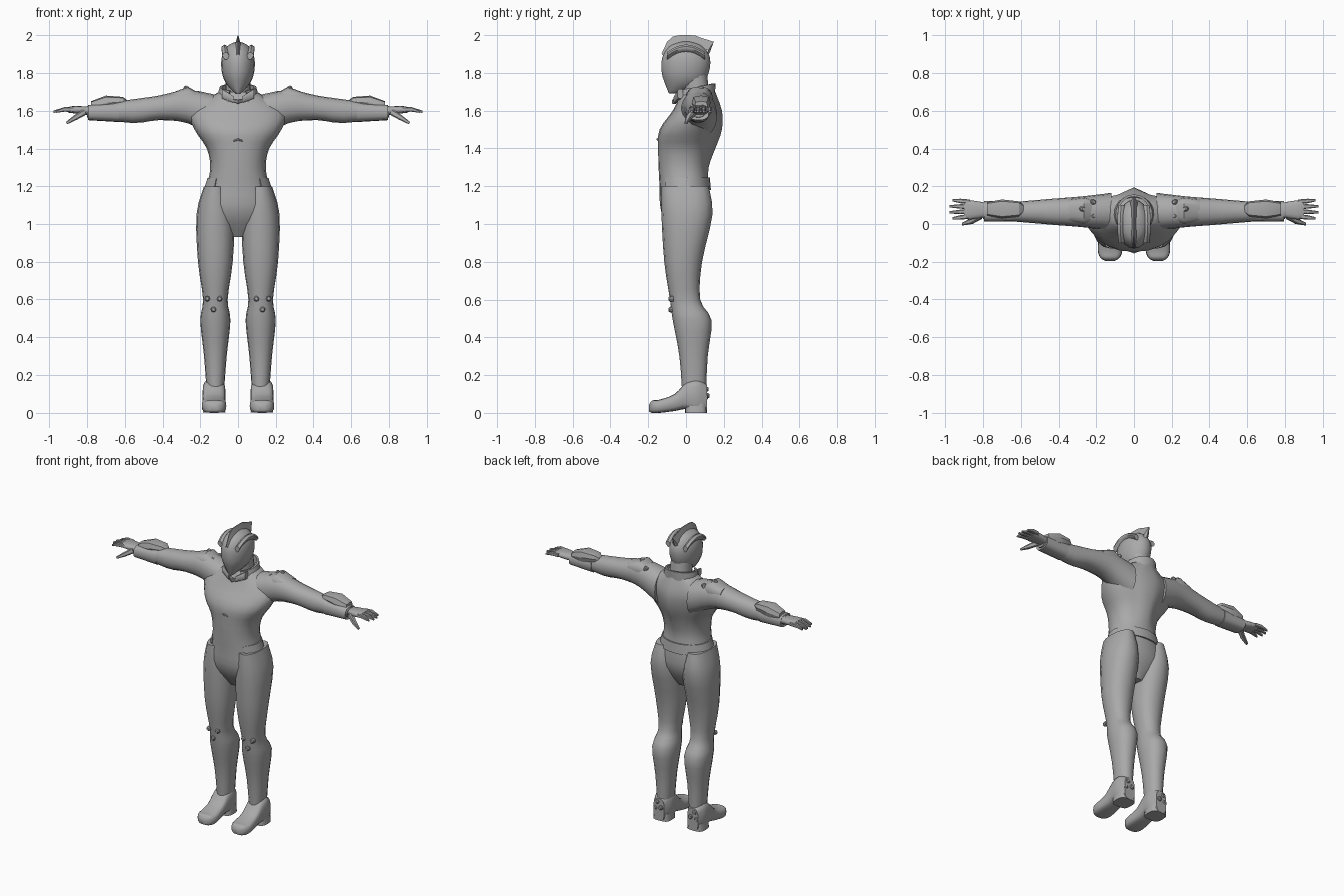
import bpy, bmesh, math
from mathutils import Vector

if "Cube" in bpy.data.objects:
    bpy.data.objects.remove(bpy.data.objects["Cube"], do_unlink=True)

grey_level = 0.4
GREY = (grey_level, grey_level, grey_level, 1)
suit = bpy.data.materials.new("plain grey")
suit.use_nodes = True
suit.diffuse_color = GREY
suit.node_tree.nodes["Principled BSDF"].inputs["Base Color"].default_value = GREY

SIDEWAYS, DEPTH, UP = Vector((1, 0, 0)), Vector((0, 1, 0)), Vector((0, 0, 1))


def finish(name, bm, mirror=False, angle=40):
    """Turn a bmesh into a shaded object, mirrored across x if wanted."""
    bmesh.ops.recalc_face_normals(bm, faces=bm.faces)
    mesh = bpy.data.meshes.new(name)
    bm.to_mesh(mesh)
    bm.free()
    mesh.materials.append(suit)
    part = bpy.data.objects.new(name, mesh)
    bpy.context.collection.objects.link(part)
    if mirror:
        modifier = part.modifiers.new("Mirror", "MIRROR")
        modifier.use_mirror_merge = False
    bpy.ops.object.select_all(action="DESELECT")
    part.select_set(True)
    bpy.context.view_layer.objects.active = part
    bpy.ops.object.shade_smooth_by_angle(angle=math.radians(angle))
    return part


def skin(bm, rings, closed=True, caps=True):
    """Bridge rings of points with quads and close both ends."""
    rows = [[bm.verts.new(point) for point in ring] for ring in rings]
    count = len(rows[0])
    for lower, upper in zip(rows, rows[1:]):
        for i in range(count if closed else count - 1):
            j = (i + 1) % count
            bm.faces.new((lower[i], lower[j], upper[j], upper[i]))
    if caps:
        bm.faces.new(rows[0])
        bm.faces.new(rows[-1])


def smooth_rows(rows, steps=3):
    """Ease a curve through the given rows (Catmull-Rom)."""
    rows = [Vector(row) for row in rows]
    result = []
    for i in range(len(rows) - 1):
        here, there = rows[i], rows[i + 1]
        before, after = rows[max(i - 1, 0)], rows[min(i + 2, len(rows) - 1)]
        for k in range(steps):
            t = k / steps
            bend = (there - before) * (1 - t) + (here - after) * t
            straight = here.lerp(there, t * t * (3 - 2 * t))
            result.append(straight + bend * t * (1 - t) / 2)
    return result + [rows[-1]]


def signed_power(value, exponent):
    return math.copysign(abs(value) ** exponent, value)


def loft(name, axis, centre, rows, sides=16, box=0.9, mirror=False, angle=40, eased=True):
    """Rows along an axis: position, half width about the centre, then the
    low and high limits of the remaining direction."""
    bm = bmesh.new()
    rings = []
    for position, half, low, high in smooth_rows(rows) if eased else rows:
        ring = []
        for i in range(sides):
            turn = math.tau * i / sides
            across = centre + half * signed_power(math.cos(turn), box)
            along = (low + high) / 2 + (high - low) / 2 * signed_power(math.sin(turn), box)
            point = [across, along]
            point.insert("xyz".index(axis), position)
            ring.append(point)
        rings.append(ring)
    skin(bm, rings)
    return finish(name, bm, mirror, angle)


def sweep(name, path, side, up, width, height, mirror=True):
    """Bevelled bar along a path of points, each followed by a scale."""
    bm = bmesh.new()
    side, up = side.normalized() * width / 2, up.normalized() * height / 2
    quarter = [(1, 0.6), (0.6, 1)]
    corners = quarter + [(-a, b) for a, b in quarter[::-1]]
    corners += [(-a, -b) for a, b in corners]
    skin(bm, [[Vector(point) + (side * a + up * b) * scale for a, b in corners]
              for *point, scale in path])
    return finish(name, bm, mirror)


def stud_trio(name, centre, direction, spread, first_angle, radius=0.015):
    """Three small domes in a triangle, on both sides of the body."""
    bm = bmesh.new()
    aim = UP.rotation_difference(Vector(direction)).to_matrix()

    def circle(size, angle, height=0):
        return Vector((size * math.cos(angle), size * math.sin(angle), height))

    for k in range(3):
        middle = circle(spread, math.radians(first_angle) + math.tau * k / 3)
        skin(bm, [[Vector(centre) + aim @ (middle + circle(radius * wide, math.tau * i / 8, radius * tall))
                   for i in range(8)] for wide, tall in ((1, -1), (1, 0.3), (0.6, 0.8))])
    return finish(name, bm, True, 25)


def band(name, lower, upper, start, stop, thick, lift=0, steps=20):
    """Open hoop between two levels, each a height, half width, front and back."""
    bm = bmesh.new()
    rings = []
    for i in range(steps + 1):
        turn = math.radians(start + (stop - start) * i / steps)
        ring = []
        for grow, levels in ((thick, (lower, upper)), (0, (upper, lower))):
            for height, half, front, back in levels:
                ring.append((math.cos(turn) * (half + grow),
                             (front + back) / 2 + math.sin(turn) * ((back - front) / 2 + grow),
                             height + lift * math.sin(turn)))
        rings.append(ring)
    skin(bm, rings)
    return finish(name, bm, angle=35)


# Torso, with a spine ridge drawn out of the back
torso = loft("torso", "z", 0, [
    (0.93, 0.05, -0.05, 0.05), (1.06, 0.19, -0.13, 0.12), (1.2, 0.165, -0.14, 0.12),
    (1.3, 0.147, -0.145, 0.11), (1.4, 0.165, -0.147, 0.125), (1.5, 0.23, -0.14, 0.15),
    (1.6, 0.25, -0.07, 0.16), (1.7, 0.1, -0.02, 0.145)], sides=20, angle=50)
for vertex in torso.data.vertices:
    if abs(vertex.co.x) < 0.001 and vertex.co.y > 0 and vertex.co.z > 1.2:
        vertex.co.y += 0.04 * math.sin(math.pi * (vertex.co.z - 1.2) / 0.6) ** 2

# Legs
loft("legs", "z", 0.12, [
    (0.1, 0.045, -0.02, 0.105), (0.3, 0.06, -0.035, 0.115), (0.49, 0.08, -0.07, 0.135),
    (0.6, 0.065, -0.085, 0.075), (0.8, 0.092, -0.115, 0.085), (1.05, 0.1, -0.13, 0.14),
    (1.2, 0.06, -0.13, 0.12)], mirror=True)

# Boots: rounded foot, with a sole and heel block beneath the arch
loft("boots", "y", 0.127, [
    (0.11, 0.04, 0, 0.15), (0.06, 0.06, 0, 0.18), (0, 0.06, 0.02, 0.16),
    (-0.06, 0.06, 0.01, 0.1), (-0.14, 0.065, 0, 0.07), (-0.18, 0.05, 0, 0.065),
    (-0.197, 0.02, 0.01, 0.04)], box=0.6, mirror=True, angle=45)
loft("heels", "z", 0.127, [(0, 0.06, -0.005, 0.11), (0.05, 0.055, -0.005, 0.11)],
     box=0.6, mirror=True)

# Arms and shoulder caps
loft("arms", "x", 0.065, [
    (0.12, 0.1, 1.46, 1.685), (0.27, 0.082, 1.535, 1.71), (0.42, 0.07, 1.55, 1.68),
    (0.56, 0.058, 1.535, 1.66), (0.8, 0.038, 1.565, 1.625)], mirror=True)
loft("shoulder_caps", "x", 0.07, [
    (0.2, 0.055, 1.62, 1.69), (0.265, 0.072, 1.6, 1.727), (0.35, 0.06, 1.62, 1.695)],
     box=0.8, mirror=True, eased=False)

# Forearm cuffs and raised bracer plates
loft("cuffs", "x", 0.067, [
    (0.63, 0.054, 1.54, 1.645), (0.795, 0.054, 1.55, 1.63), (0.79, 0.035, 1.565, 1.62)],
     box=0.75, mirror=True, angle=30, eased=False)
loft("bracers", "x", 0.08, [
    (0.585, 0.02, 1.63, 1.655), (0.61, 0.04, 1.62, 1.673), (0.7, 0.05, 1.6, 1.68),
    (0.78, 0.035, 1.6, 1.65)], sides=8, box=0.6, mirror=True, angle=30, eased=False)

# Hands
loft("palms", "x", 0.075, [
    (0.77, 0.035, 1.575, 1.62), (0.86, 0.05, 1.585, 1.625), (0.9, 0.047, 1.59, 1.62)],
     box=0.75, mirror=True)
for i, finger in enumerate(("index", "middle", "ring", "little")):
    root, tip = 0.04 + 0.026 * i, 0.03 + 0.032 * i
    reach = 0.985 - 0.015 * abs(i - 1.5)
    sweep(finger + "_fingers", [(0.87, root, 1.606, 1), (0.92, (root + tip) / 2, 1.607, 1),
                                (reach, tip, 1.595, 0.5)], DEPTH, UP, 0.024, 0.024)
sweep("thumbs", [(0.81, 0.045, 1.595, 1.2), (0.86, 0.015, 1.565, 1), (0.908, 0, 1.535, 0.5)],
      DEPTH, UP + SIDEWAYS / 2, 0.03, 0.028)

# Neck and head
loft("neck", "z", 0, [(1.64, 0.07, 0, 0.13), (1.8, 0.065, -0.03, 0.11)])
loft("head", "z", 0, [
    (1.69, 0.012, -0.09, -0.045), (1.74, 0.06, -0.11, 0.08), (1.8, 0.085, -0.128, 0.12),
    (1.88, 0.087, -0.126, 0.127), (1.94, 0.06, -0.09, 0.09), (1.965, 0.015, -0.03, 0.03)],
     sides=20, box=1, angle=60)

# Crest blade: a dome and a swept tail, thinning to an edge
bm = bmesh.new()
dome = [-0.13 + 0.03 * i for i in range(8)]
outline = [(y, 2 - 0.1 * (y / 0.13) ** 4) for y in dome] + [(0.147, 1.965), (0.125, 1.905)]
inner = [(y * 0.8, 1.88 + (z - 1.9) * 0.6) for y, z in outline]
layers = [(0.018, inner), (0.002, outline)]
layers += [(-thick, shape) for thick, shape in layers[::-1]]
skin(bm, [[(x, y, z) for y, z in shape] for x, shape in layers], closed=False, caps=False)
finish("crest", bm, angle=30)

# Brow bands arching over each temple
arc = [i / 4 for i in range(-4, 5)]
sweep("brow_bands", [(0.07 - 0.006 * t * t, 0.1 * t, 1.93 - 0.04 * t * t, 1) for t in arc],
      SIDEWAYS - UP * 0.7, SIDEWAYS * 0.7 + UP, 0.03, 0.036)

# Collar with its front tabs, and the hip belt left open at the front
band("collar", (1.655, 0.105, -0.045, 0.14), (1.725, 0.085, -0.04, 0.145), -62, 242, 0.012, lift=0.02)
sweep("collar_tabs", [(0.085, -0.03, 1.69, 1), (0.025, -0.056, 1.66, 0.7)], DEPTH, UP, 0.03, 0.05)
band("belt", (1.18, 0.168, -0.135, 0.118), (1.245, 0.148, -0.135, 0.112), -45, 225, 0.014)

# Notch at the throat and mark under the chest
sweep("throat_notch", [(0, -0.062, 1.648, 1), (0.025, -0.05, 1.655, 0.6)], DEPTH, UP, 0.025, 0.025)
sweep("chest_mark", [(0, -0.148, 1.448, 1), (0.04, -0.138, 1.435, 0.3)], DEPTH, UP, 0.016, 0.012)

# Studs on shoulders, knees and heels
stud_trio("shoulder_studs", (0.235, 0.08, 1.7), (-0.5, 0, 1), 0.042, 0)
stud_trio("knee_studs", (0.13, -0.08, 0.585), (0, -1, 0), 0.038, -90)
stud_trio("heel_studs", (0.135, 0.107, 0.1), (0.2, 1, 0), 0.026, -90)
